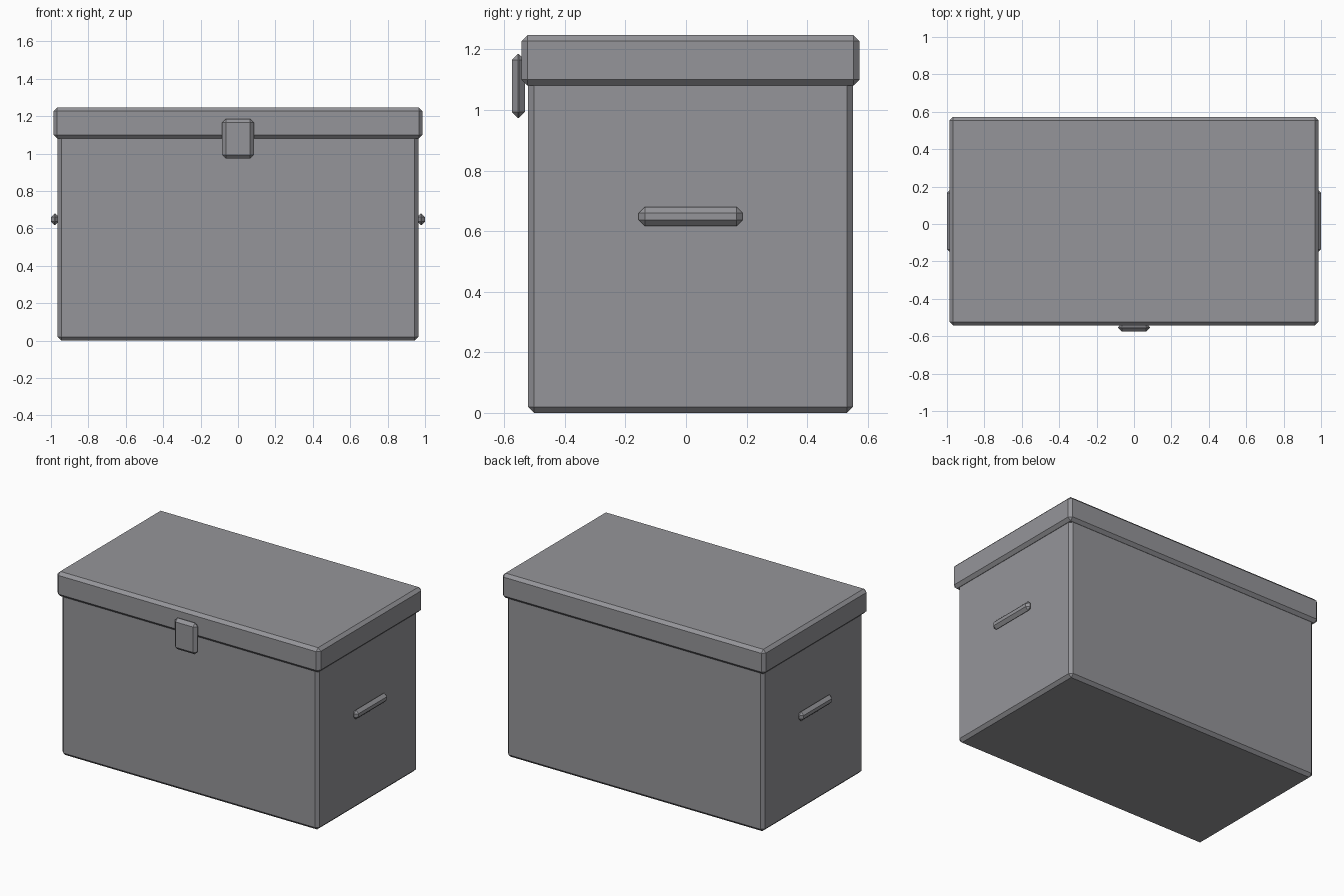
import bpy
from mathutils import Vector

old = bpy.data.objects.get("Cube")
if old:
    bpy.data.objects.remove(old, do_unlink=True)

# Single painted-metal colour
GREY = (0.30, 0.30, 0.32, 1.0)
grey = bpy.data.materials.new("grey_metal")
grey.use_nodes = True
grey.diffuse_color = GREY
grey.node_tree.nodes["Principled BSDF"].inputs["Base Color"].default_value = GREY


def chamfered_box(name, low, high, chamfer=0.02):
    """Box between two corners with flat chamfered edges."""
    low, high = Vector(low), Vector(high)
    bpy.ops.mesh.primitive_cube_add(size=1, location=(low + high) / 2)
    box = bpy.context.object
    box.name = box.data.name = name
    box.scale = high - low
    bpy.ops.object.transform_apply(location=False, rotation=False, scale=True)
    bevel = box.modifiers.new("chamfer", 'BEVEL')
    bevel.width = chamfer
    bevel.segments = 1
    bevel.limit_method = 'NONE'
    box.data.materials.append(grey)
    return box


# Chest body and overhanging lid
chamfered_box("chest_body", (-0.964, -0.521, 0), (0.964, 0.551, 1.10))
chamfered_box("lid", (-0.987, -0.543, 1.08), (0.987, 0.573, 1.247))

# Front latch
chamfered_box("latch", (-0.085, -0.575, 0.973), (0.085, -0.532, 1.185))

# Side handles
for side, name in ((1, "left_handle"), (-1, "right_handle")):
    inner, outer = 0.958 * side, 1.0 * side
    chamfered_box(name, (min(inner, outer), -0.156, 0.617),
                  (max(inner, outer), 0.187, 0.68))
